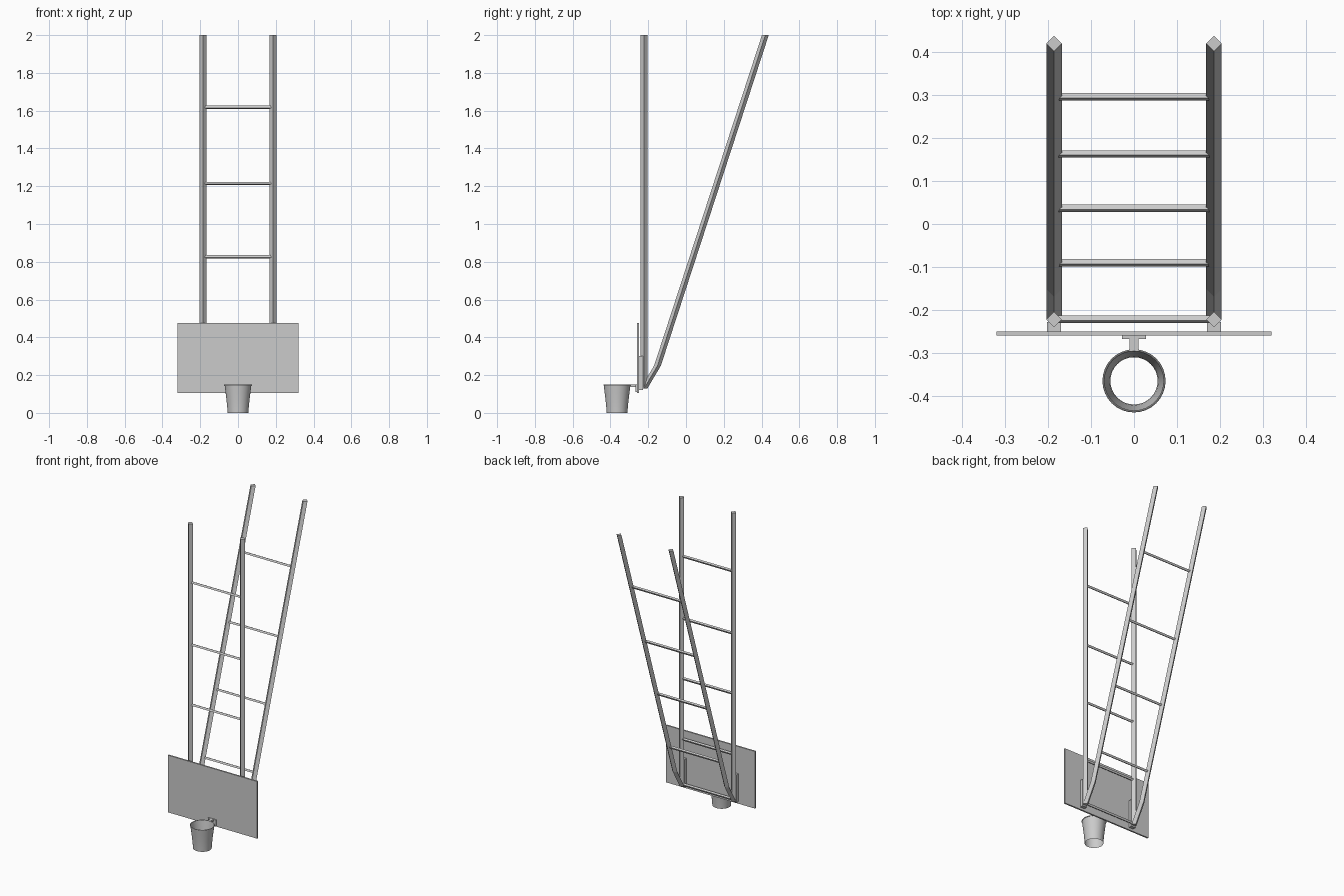
import bpy, bmesh, math
from mathutils import Vector

if "Cube" in bpy.data.objects:
    bpy.data.objects.remove(bpy.data.objects["Cube"])


def finish(name, bm):
    bmesh.ops.recalc_face_normals(bm, faces=bm.faces[:])
    me = bpy.data.meshes.new(name)
    bm.to_mesh(me)
    bm.free()
    ob = bpy.data.objects.new(name, me)
    bpy.context.collection.objects.link(ob)
    return ob


def loft(name, rings, caps=True):
    """Skin a list of closed rings of points."""
    bm = bmesh.new()
    vs = [[bm.verts.new(p) for p in r] for r in rings]
    n = len(vs[0])
    for a, b in zip(vs, vs[1:]):
        for i in range(n):
            j = (i + 1) % n
            bm.faces.new((a[i], a[j], b[j], b[i]))
    if caps:
        bm.faces.new(vs[0])
        bm.faces.new(vs[-1])
    return finish(name, bm)


def circle(x, y, z, r, n):
    return [(x + r * math.cos(math.tau * i / n), y + r * math.sin(math.tau * i / n), z)
            for i in range(n)]


def pole(name, x, path):
    return loft(name, [circle(x, y, z, 0.018, 4) for y, z in path])


def rung(name, y, z):
    # square bar turned to follow the lean of the rear poles
    rings = []
    for x in (-0.18, 0.18):
        rings.append([(x, y + 0.009 * math.cos(a), z + 0.009 * math.sin(a))
                      for a in (math.radians(18 + 90 * i) for i in range(4))])
    return loft(name, rings)


def box(name, lo, hi):
    bm = bmesh.new()
    bmesh.ops.create_cube(bm, size=1)
    lo, hi = Vector(lo), Vector(hi)
    for v in bm.verts:
        v.co = Vector([(lo[i] + hi[i]) / 2 + v.co[i] * (hi[i] - lo[i]) for i in range(3)])
    return finish(name, bm)


# Hanging poles and the brackets that hold the board
for side, s in (("left", -1), ("right", 1)):
    x = 0.186 * s
    pole("front_pole_" + side, x, [(-0.222, 0.13), (-0.222, 2.0)])
    pole("rear_pole_" + side, x, [(-0.222, 0.13), (-0.151, 0.25), (0.42, 2.0)])
    box("board_bracket_" + side, (x - 0.016, -0.252, 0.12), (x + 0.016, -0.228, 0.30))

# Rungs on both ladders
for i, (y, z) in enumerate([(-0.09, 0.433), (0.037, 0.826), (0.163, 1.215), (0.296, 1.618)]):
    rung(f"rear_rung_{i}", y, z)
    rung(f"front_rung_{i}", -0.222, z)
rung("bottom_rung", -0.222, 0.14)

# Backboard, mounting plate and arm
box("backboard", (-0.32, -0.26, 0.105), (0.32, -0.25, 0.475))
box("rim_plate", (-0.028, -0.267, 0.11), (0.028, -0.259, 0.15))
box("rim_arm", (-0.01, -0.295, 0.138), (0.01, -0.265, 0.15))

# Rim and open net
CY = -0.365
bpy.ops.mesh.primitive_torus_add(major_segments=32, minor_segments=8, major_radius=0.071,
                                 minor_radius=0.0025, location=(0, CY, 0.1475))
rim = bpy.context.object
rim.name = "rim"
net = loft("net", [circle(0, CY, z, r, 32) for r, z in
                   [(0.055, 0), (0.057, 0.03), (0.061, 0.07), (0.066, 0.11), (0.071, 0.148)]],
           caps=False)
for ob in (rim, net):
    for o in bpy.context.selected_objects:
        o.select_set(False)
    ob.select_set(True)
    bpy.context.view_layer.objects.active = ob
    bpy.ops.object.shade_smooth_by_angle()
